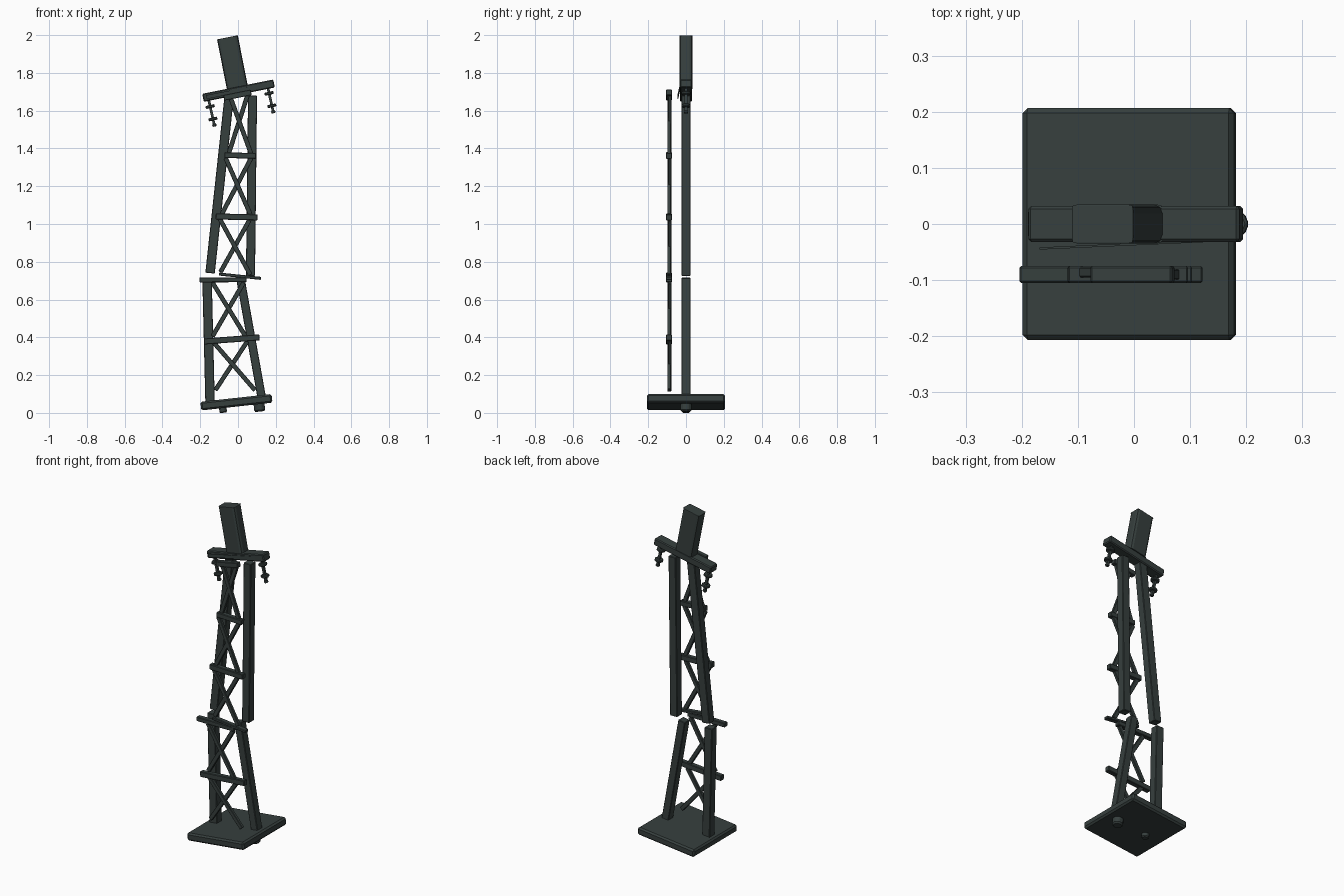
import bpy, math
from mathutils import Vector

if "Cube" in bpy.data.objects:
    bpy.data.objects.remove(bpy.data.objects["Cube"])

iron = bpy.data.materials.new("dark iron")
iron.diffuse_color = (0.037, 0.050, 0.048, 1)
iron.use_nodes = True
iron.node_tree.nodes["Principled BSDF"].inputs["Base Color"].default_value = iron.diffuse_color


def finish(ob, name, bevel=0.0, segments=1):
    ob.name = name
    ob.data.materials.append(iron)
    if bevel:
        m = ob.modifiers.new("bevel", 'BEVEL')
        m.width, m.segments = bevel, segments
    return ob


def beam(name, p, q, w, d, y=0.0, bevel=0.003):
    """Box from p to q (x, z), w wide in the front plane, d deep along y."""
    a, b = Vector((p[0], y, p[1])), Vector((q[0], y, q[1]))
    v = b - a
    bpy.ops.mesh.primitive_cube_add(size=1, location=(a + b) / 2,
                                    rotation=(0, math.atan2(v.x, v.z), 0))
    ob = bpy.context.object
    ob.scale = (w, d, v.length)
    bpy.ops.object.transform_apply(location=False, rotation=False, scale=True)
    return finish(ob, name, bevel)


def disc(name, x, z, r, depth, tilt, sides=8):
    bpy.ops.mesh.primitive_cylinder_add(vertices=sides, radius=r, depth=depth,
                                        location=(x, 0, z), rotation=(0, tilt, 0))
    return finish(bpy.context.object, name, min(r, depth) * 0.25)


# crooked base plate with two bolts below
beam("base_plate", (-0.197, 0.036), (0.180, 0.077), 0.046, 0.413, bevel=0.009)
disc("base_bolt_large", 0.113, 0.032, 0.032, 0.05, -0.1)
disc("base_bolt_small", -0.08, 0.023, 0.022, 0.045, -0.1)

# four leg halves, snapped in the middle
beam("lower_left_leg", (-0.148, 0.06), (-0.164, 0.715), 0.05, 0.048)
beam("lower_right_leg", (0.124, 0.09), (0.013, 0.71), 0.045, 0.048)
beam("upper_left_leg", (-0.148, 0.74), (-0.045, 1.69), 0.05, 0.048)
beam("upper_right_leg", (0.066, 0.725), (0.077, 1.68), 0.048, 0.048)

# horizontal rungs of the front lattice
FRONT = -0.09
rungs = [((-0.180, 0.378), (0.114, 0.400), 0.032),
         ((-0.204, 0.704), (0.045, 0.705), 0.026),
         ((-0.100, 0.735), (0.122, 0.712), 0.016),
         ((-0.118, 1.040), (0.103, 1.035), 0.032),
         ((-0.072, 1.365), (0.096, 1.360), 0.030),
         ((-0.075, 1.668), (0.070, 1.697), 0.030)]
for i, (p, q, w) in enumerate(rungs):
    beam(f"rung_{i + 1}", p, q, w, 0.03, FRONT)

# crossed diagonals
crosses = [((-0.135, 0.38), (0.090, 0.120), (0.050, 0.38), (-0.120, 0.120)),
           ((-0.135, 0.69), (0.040, 0.405), (0.030, 0.69), (-0.135, 0.405)),
           ((-0.098, 1.03), (0.066, 0.730), (0.060, 1.02), (-0.093, 0.745)),
           ((-0.066, 1.35), (0.066, 1.050), (0.070, 1.35), (-0.087, 1.050)),
           ((-0.040, 1.67), (0.070, 1.370), (0.050, 1.68), (-0.050, 1.370))]
for i, (a, b, c, d) in enumerate(crosses):
    beam(f"brace_{i + 1}_a", a, b, 0.024, 0.018, FRONT, 0.002)
    beam(f"brace_{i + 1}_b", c, d, 0.024, 0.018, FRONT + 0.004, 0.002)

# tilted cross arm with a thin loose strip on its front
beam("cross_arm", (-0.185, 1.668), (0.191, 1.744), 0.043, 0.064, bevel=0.005)
strip = beam("loose_strip", (-0.167, 1.672), (0.170, 1.738), 0.02, 0.004, -0.036, 0)
strip.rotation_euler = (0, strip.rotation_euler.y, 0.045)

# leaning block on top, long edges rounded
block = beam("top_block", (-0.004, 1.725), (-0.056, 1.988), 0.112, 0.070, bevel=0)
bev = block.data.attributes.new("bevel_weight_edge", 'FLOAT', 'EDGE')
for e in block.data.edges:
    a, b = (block.data.vertices[v].co for v in e.vertices)
    bev.data[e.index].value = 1.0 if abs(a.z - b.z) > 0.1 else 0.12
m = block.modifiers.new("bevel", 'BEVEL')
m.limit_method, m.width, m.segments = 'WEIGHT', 0.016, 2

# hanging insulators: rod with two discs and an end nut
TILT = math.radians(-13)
for side, x, z in (("left", -0.156, 1.66), ("right", 0.156, 1.73)):
    ex, ez = x + 0.031, z - 0.137
    beam(f"{side}_insulator_rod", (x, z), (ex, ez), 0.014, 0.014, bevel=0)
    for k, t, r in ((1, 0.28, 0.026), (2, 0.76, 0.025)):
        disc(f"{side}_insulator_disc_{k}", x + t * (ex - x), z + t * (ez - z), r, 0.016, TILT)
    disc(f"{side}_insulator_nut", ex, ez, 0.013, 0.014, TILT, 6)
